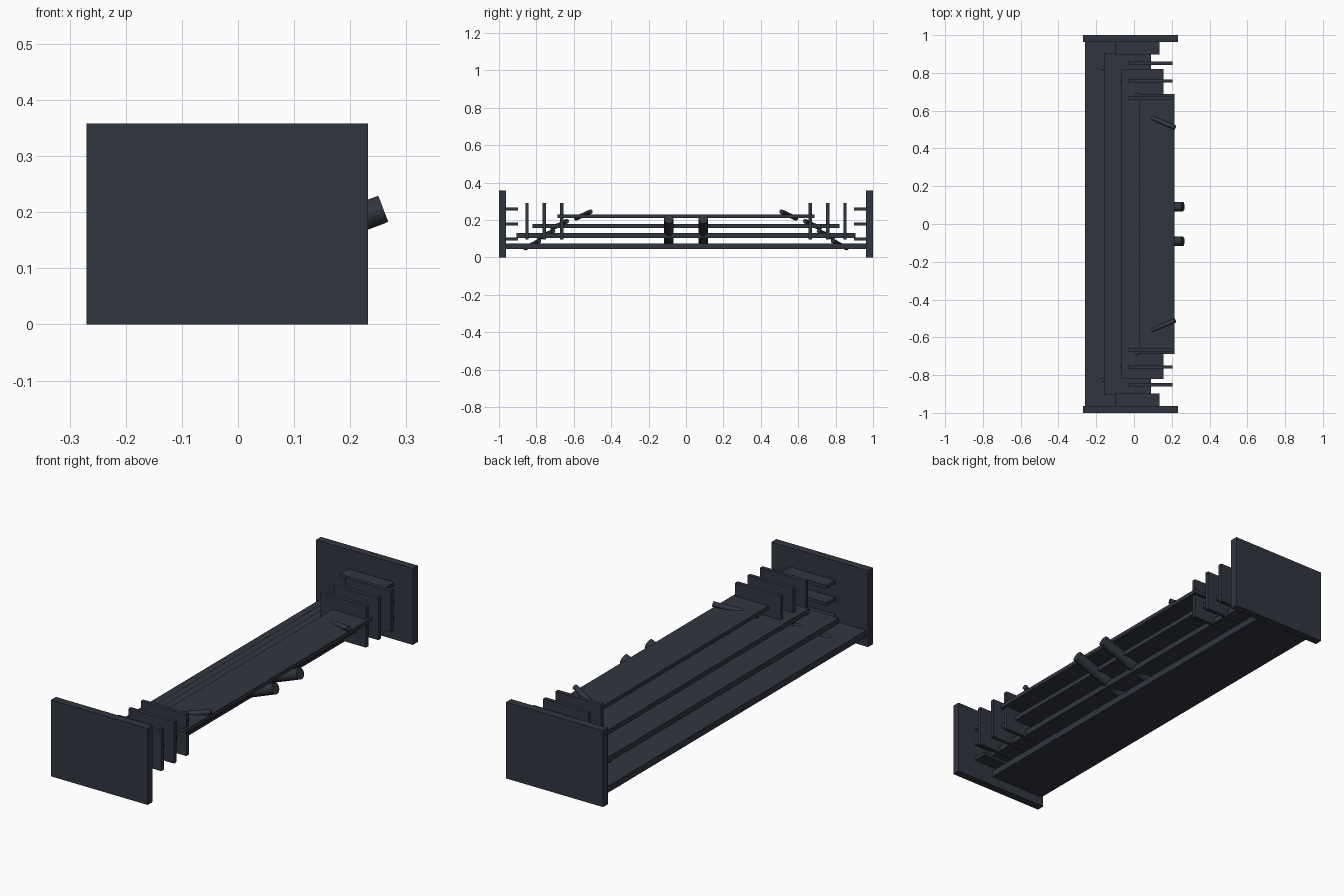
import bpy
from mathutils import Vector

if "Cube" in bpy.data.objects:
    bpy.data.objects.remove(bpy.data.objects["Cube"])

carbon = bpy.data.materials.new("dark_carbon")
carbon.diffuse_color = (0.03, 0.036, 0.05, 1)
carbon.use_nodes = True
carbon.node_tree.nodes["Principled BSDF"].inputs["Base Color"].default_value = carbon.diffuse_color


def finish(name):
    ob = bpy.context.object
    ob.name = name
    ob.data.materials.append(carbon)
    return ob


def box(name, x, y, z):
    """Box from (min, max) ranges on each axis."""
    bpy.ops.mesh.primitive_cube_add(size=1, location=[sum(r) / 2 for r in (x, y, z)])
    ob = finish(name)
    ob.scale = [abs(r[1] - r[0]) for r in (x, y, z)]
    bpy.ops.object.transform_apply(location=False, rotation=False, scale=True)


def rod(name, a, b, radius, sides):
    """Cylinder between two points."""
    a, b = Vector(a), Vector(b)
    bpy.ops.mesh.primitive_cylinder_add(vertices=sides, radius=radius,
                                        depth=(b - a).length, location=(a + b) / 2)
    ob = finish(name)
    ob.rotation_euler = (b - a).to_track_quat('Z', 'Y').to_euler()


# stacked wing planes, each shorter and further back: x range, half span, z range
planes = [((-0.26, 0.03), 0.967, (0.045, 0.076)),
          ((-0.16, 0.09), 0.905, (0.104, 0.130)),
          ((-0.065, 0.155), 0.82, (0.158, 0.180)),
          ((0.03, 0.215), 0.688, (0.212, 0.230))]
for i, (x, half, z) in enumerate(planes):
    box(f"wing_plane_{i + 1}", x, (-half, half), z)

# slanted strakes on the planes: start and end points
strakes = [((-0.255, 0.86, 0.050), (-0.06, 0.785, 0.088)),
           ((-0.155, 0.785, 0.105), (0.04, 0.71, 0.141)),
           ((-0.06, 0.715, 0.157), (0.13, 0.637, 0.194)),
           ((0.035, 0.588, 0.209), (0.218, 0.51, 0.245))]

for s, side in ((-1, "front"), (1, "back")):
    # end plate
    box(f"end_plate_{side}", (-0.27, 0.232), (s * 0.963, s * 1.0), (0, 0.358))
    # horizontal fins on the end plate
    for i, z in enumerate((0.10, 0.18, 0.26)):
        box(f"end_fin_{side}_{i + 1}", (-0.10, 0.135), (s * 0.897, s * 0.97),
            (z - 0.008, z + 0.008))
    # upright fences
    for i, y in enumerate((0.85, 0.757, 0.665)):
        box(f"fence_{side}_{i + 1}", (-0.032, 0.204), (s * (y - 0.009), s * (y + 0.009)),
            (0.097, 0.292))
    # strakes
    for i, (a, b) in enumerate(strakes):
        rod(f"strake_{side}_{i + 1}", (a[0], s * a[1], a[2]), (b[0], s * b[1], b[2]),
            0.012, 16)
    # mounting pylon
    rod(f"pylon_{side}", (-0.10, s * 0.092, 0.07), (0.259, s * 0.092, 0.206), 0.025, 24)
